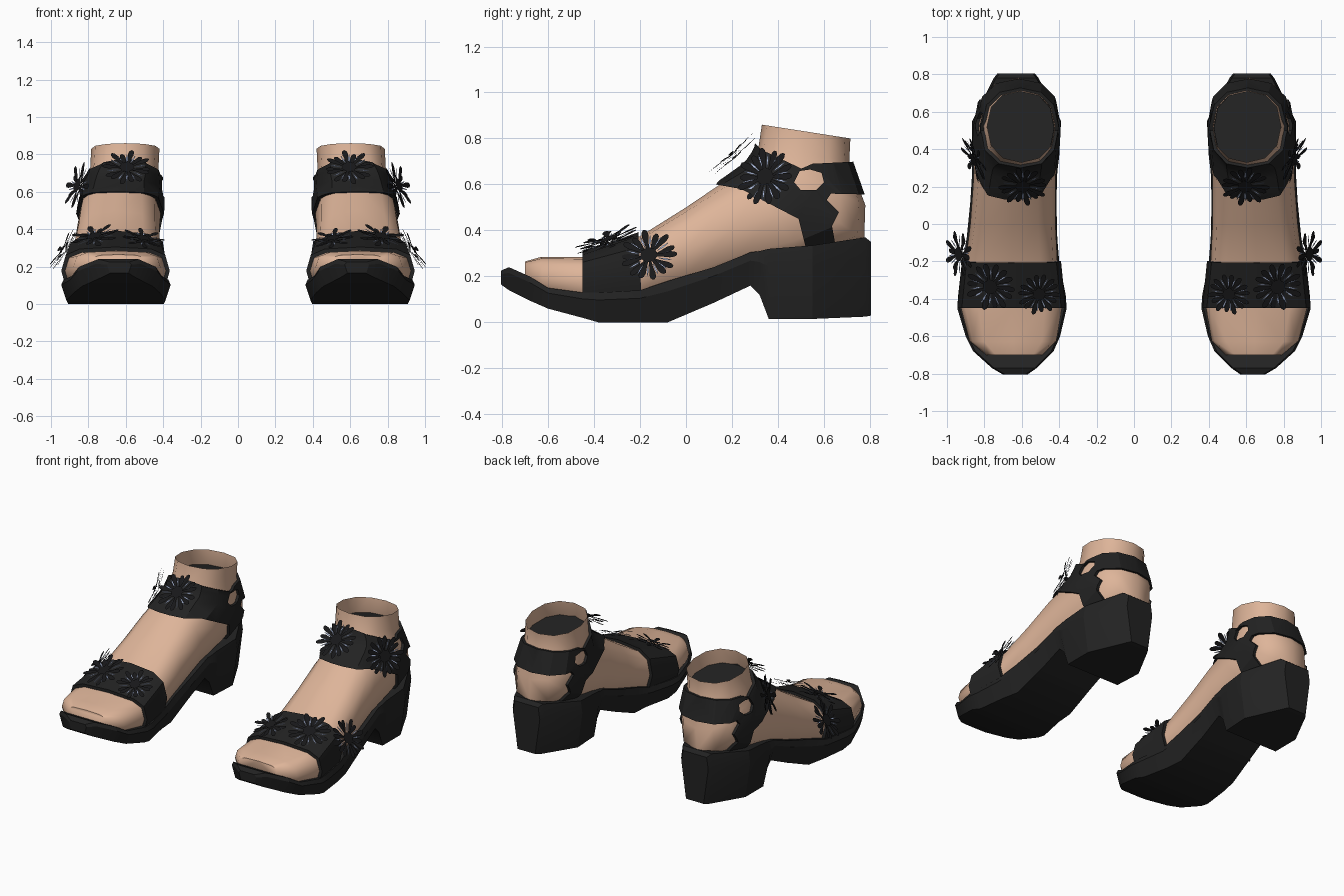
import bpy, bmesh, math
from mathutils import Vector, Matrix

if "Cube" in bpy.data.objects:
    bpy.data.objects.remove(bpy.data.objects["Cube"])


def material(name, rgb):
    m = bpy.data.materials.new(name)
    m.use_nodes = True
    m.diffuse_color = (*rgb, 1)
    bsdf = m.node_tree.nodes["Principled BSDF"]
    bsdf.inputs["Base Color"].default_value = (*rgb, 1)
    bsdf.inputs["Roughness"].default_value = 0.8
    return m


SKIN = material("skin", (0.73, 0.46, 0.32))
BLACK = material("black_leather", (0.016, 0.016, 0.016))
PETAL = material("petal_black", (0.009, 0.009, 0.010))
BLUE = material("pale_blue", (0.42, 0.50, 0.72))


def make(name, bm, *mats, recalc=True):
    if recalc:
        bmesh.ops.recalc_face_normals(bm, faces=bm.faces)
    me = bpy.data.meshes.new(name)
    bm.to_mesh(me)
    bm.free()
    for m in mats:
        me.materials.append(m)
    ob = bpy.data.objects.new(name, me)
    bpy.context.collection.objects.link(ob)
    return ob


def activate(ob):
    bpy.ops.object.select_all(action='DESELECT')
    ob.select_set(True)
    bpy.context.view_layer.objects.active = ob


def finish(ob, angle=None):
    """Smooth where wanted, then mirror to make the pair."""
    activate(ob)
    if angle:
        bpy.ops.object.shade_smooth_by_angle(angle=math.radians(angle))
    ob.modifiers.new("pair", 'MIRROR')


def loft(rings, cap_end=True):
    bm = bmesh.new()
    loops = [[bm.verts.new(p) for p in r] for r in rings]
    n = len(loops[0])
    for a, b in zip(loops, loops[1:]):
        for i in range(n):
            j = (i + 1) % n
            bm.faces.new((a[i], a[j], b[j], b[i]))
    bm.faces.new(loops[0])
    if cap_end:
        bm.faces.new(loops[-1])
    return bm


# Foot sections: underside y, z / upper side y, z / inner x, outer x / squareness
FOOT = [
    (-.70, .16, -.70, .265, .49, .79, .6),
    (-.62, .11, -.63, .285, .415, .88, .6),
    (-.45, .07, -.45, .285, .385, .925, .6),
    (-.20, .07, -.20, .375, .41, .90, .7),
    (.00, .13, .00, .50, .42, .875, .75),
    (.25, .21, .17, .615, .42, .86, .8),
    (.52, .26, .25, .67, .415, .85, .85),
    (.775, .36, .28, .70, .41, .84, .85),
    (.78, .51, .30, .73, .415, .82, .85),
    (.71, .70, .315, .76, .425, .79, .85),
    (.715, .80, .33, .86, .42, .785, .9),
]


def foot_ring(section, grow=0.0, n=12):
    yb, zb, yt, zt, xi, xo, e = section
    low, high = Vector((0, yb, zb)), Vector((0, yt, zt))
    axis = (high - low) / 2
    axis += axis.normalized() * grow
    mid = (low + high) / 2 + Vector(((xi + xo) / 2, 0, 0))
    half = Vector(((xo - xi) / 2 + grow, 0, 0))
    pts = []
    for i in range(n):
        a = 2 * math.pi * i / n
        c, s = math.cos(a), math.sin(a)
        pts.append(mid + half * math.copysign(abs(c) ** e, c)
                   + axis * math.copysign(abs(s) ** e, s))
    return pts


# Feet, open at the ankle, with a dark lining inside
finish(make("foot", loft([foot_ring(s) for s in FOOT], False), SKIN), 50)
bm = bmesh.new()
bm.faces.new([bm.verts.new(p) for p in foot_ring(FOOT[-2], -.002)])
finish(make("ankle_lining", bm, BLACK))

# Platform sole with block heel: y, bottom z, top z, inner x, outer x
SOLE = [
    (-.805, .165, .225, .57, .70), (-.77, .14, .24, .52, .76),
    (-.68, .095, .20, .43, .86), (-.60, .06, .15, .395, .90),
    (-.45, .02, .13, .36, .945), (-.38, 0, .13, .365, .94),
    (-.20, 0, .14, .40, .92), (-.08, 0, .18, .41, .895),
    (.12, .085, .24, .415, .875), (.28, .16, .305, .41, .865),
    (.32, .12, .31, .405, .865), (.36, .015, .32, .40, .865),
    (.55, .015, .335, .39, .865), (.78, .025, .37, .51, .75),
    (.805, .03, .35, .53, .73),
]


def sole_ring(y, zb, zt, xi, xo):
    zm = zb + (zt - zb) * .75
    inset = min(.035, (zt - zb) * .25)
    return [Vector(p) for p in (
        (xi + inset, y, zb), (xi, y, zm), (xi + .012, y, zt),
        (xo - .012, y, zt), (xo, y, zm), (xo - inset, y, zb))]


finish(make("sole", loft([sole_ring(*s) for s in SOLE]), BLACK), 25)


# Straps: side outlines cut out of a slightly larger foot
def strap(name, outline, grow):
    ob = make(name, loft([foot_ring(s, grow) for s in FOOT]), BLACK)
    cutter = make(name + "_cutter",
                  loft([[Vector((x, y, z)) for y, z in outline] for x in (.2, 1.1)]), BLACK)
    cutter.hide_render = True
    mod = ob.modifiers.new("cut", 'BOOLEAN')
    mod.operation, mod.solver, mod.object = 'INTERSECT', 'EXACT', cutter
    activate(ob)
    bpy.ops.object.modifier_apply(modifier="cut")
    bpy.data.objects.remove(cutter)
    finish(ob, 30)


strap("toe_strap", [(-.45, .03), (-.45, .45), (-.21, .45), (-.19, .03)], .02)
strap("instep_strap", [
    (.13, .60), (.28, .80), (.33, .75), (.50, .67), (.47, .61), (.50, .575),
    (.57, .575), (.665, .48), (.635, .42), (.66, .28), (.52, .28),
    (.52, .33), (.49, .45), (.24, .58)], .018)
strap("heel_strap", [
    (.47, .655), (.55, .69), (.85, .705), (.85, .555), (.63, .56), (.61, .53),
    (.565, .575), (.60, .61), (.59, .65), (.54, .665)], .018)


# Flowers: two layers of thin petals with pale slivers between
def petal(bm, outline, radius, angle, height, lift, mat):
    pts = [(t, w) for t, w in outline] + [(t, -w) for t, w in reversed(outline)]
    rot = Matrix.Rotation(angle, 3, 'Z')
    f = bm.faces.new([bm.verts.new(rot @ Vector((t * radius, w * radius, height + lift * t)))
                      for t, w in pts])
    f.material_index = mat


def flower(name, centre, normal, radius, petals=7):
    bm = bmesh.new()
    wide = [(.0, .03), (.45, .07), (.75, .12), (.92, .10), (1, .04)]
    thin = [(.35, .012), (.60, .035), (.82, .012)]
    step = 2 * math.pi / petals
    for i in range(petals):
        petal(bm, wide, radius, i * step, .012, .012, 0)
        petal(bm, wide, radius * .95, (i + .5) * step, -.006, .008, 0)
        for side in (.24, .76):
            petal(bm, thin, radius, (i + side) * step, .004, .008, 1)
    bmesh.ops.create_circle(bm, cap_ends=True, segments=10, radius=radius * .3,
                            matrix=Matrix.Translation((0, 0, .018)))
    turn = Vector(normal).to_track_quat('Z', 'Y').to_matrix().to_4x4()
    bm.transform(Matrix.Translation(centre) @ turn)
    finish(make(name, bm, PETAL, BLUE, recalc=False))


flower("instep_flower", (.595, .21, .72), (0, -.66, .75), .13)
flower("ankle_side_flower", (.845, .35, .63), (.86, -.38, .28), .13)
flower("toe_strap_side_flower", (.925, -.16, .285), (.82, -.1, .5), .125)
flower("toe_strap_outer_flower", (.765, -.33, .35), (.2, -.35, .9), .135)
flower("toe_strap_inner_flower", (.51, -.37, .34), (-.15, -.35, .9), .115)
